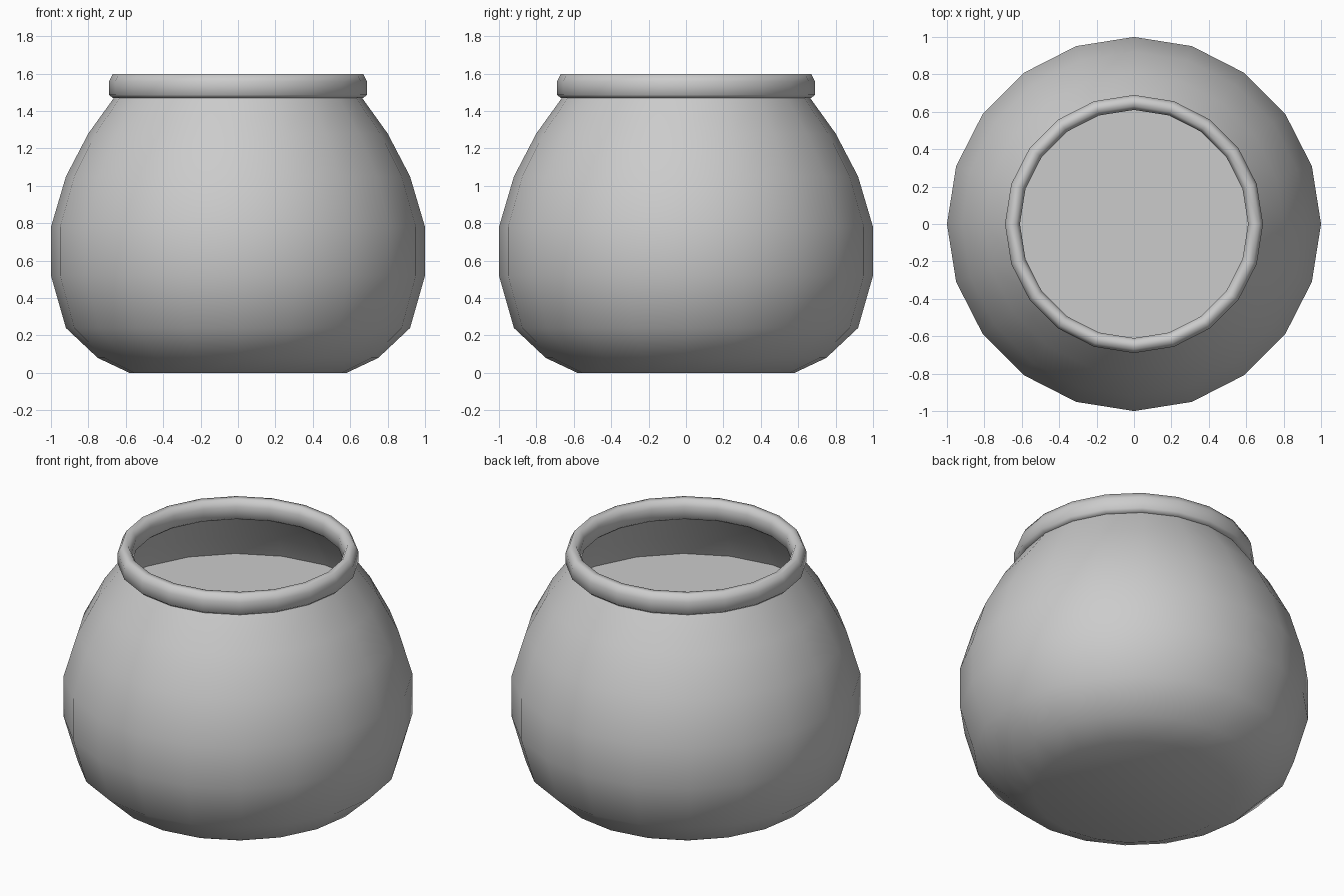
import bpy, bmesh, math

if "Cube" in bpy.data.objects:
    bpy.data.objects.remove(bpy.data.objects["Cube"])

SIDES = 20

def lathe(name, profile, loop=False, cap=None):
    """Turn an (r, z) profile around the z axis."""
    bm = bmesh.new()
    rings = []
    for r, z in profile:
        rings.append([bm.verts.new((r * math.cos(math.tau * i / SIDES),
                                    r * math.sin(math.tau * i / SIDES), z))
                      for i in range(SIDES)])
    pairs = list(zip(rings, rings[1:]))
    if loop:
        pairs.append((rings[-1], rings[0]))
    for a, b in pairs:
        for i in range(SIDES):
            j = (i + 1) % SIDES
            bm.faces.new((a[i], a[j], b[j], b[i]))
    if cap == "bottom":
        bm.faces.new(rings[0][::-1])
    elif cap == "top":
        bm.faces.new(rings[-1])
    for f in bm.faces:
        f.smooth = True
    mesh = bpy.data.meshes.new(name)
    bm.to_mesh(mesh)
    bm.free()
    obj = bpy.data.objects.new(name, mesh)
    bpy.context.collection.objects.link(obj)
    return obj

# Round pot wall with flat base
lathe("pot_body", [(0.58, 0), (0.75, 0.08), (0.92, 0.24), (1.0, 0.52), (1.0, 0.78),
                   (0.92, 1.05), (0.80, 1.28), (0.66, 1.475)], cap="bottom")

# Rolled rim
lathe("rim", [(0.67, 1.47), (0.69, 1.487), (0.69, 1.557), (0.67, 1.597),
              (0.63, 1.597), (0.61, 1.557), (0.61, 1.487), (0.63, 1.47)], loop=True)

# Flat surface of the contents, touching the wall
lathe("contents", [(0.871, 1.14)], cap="top")
